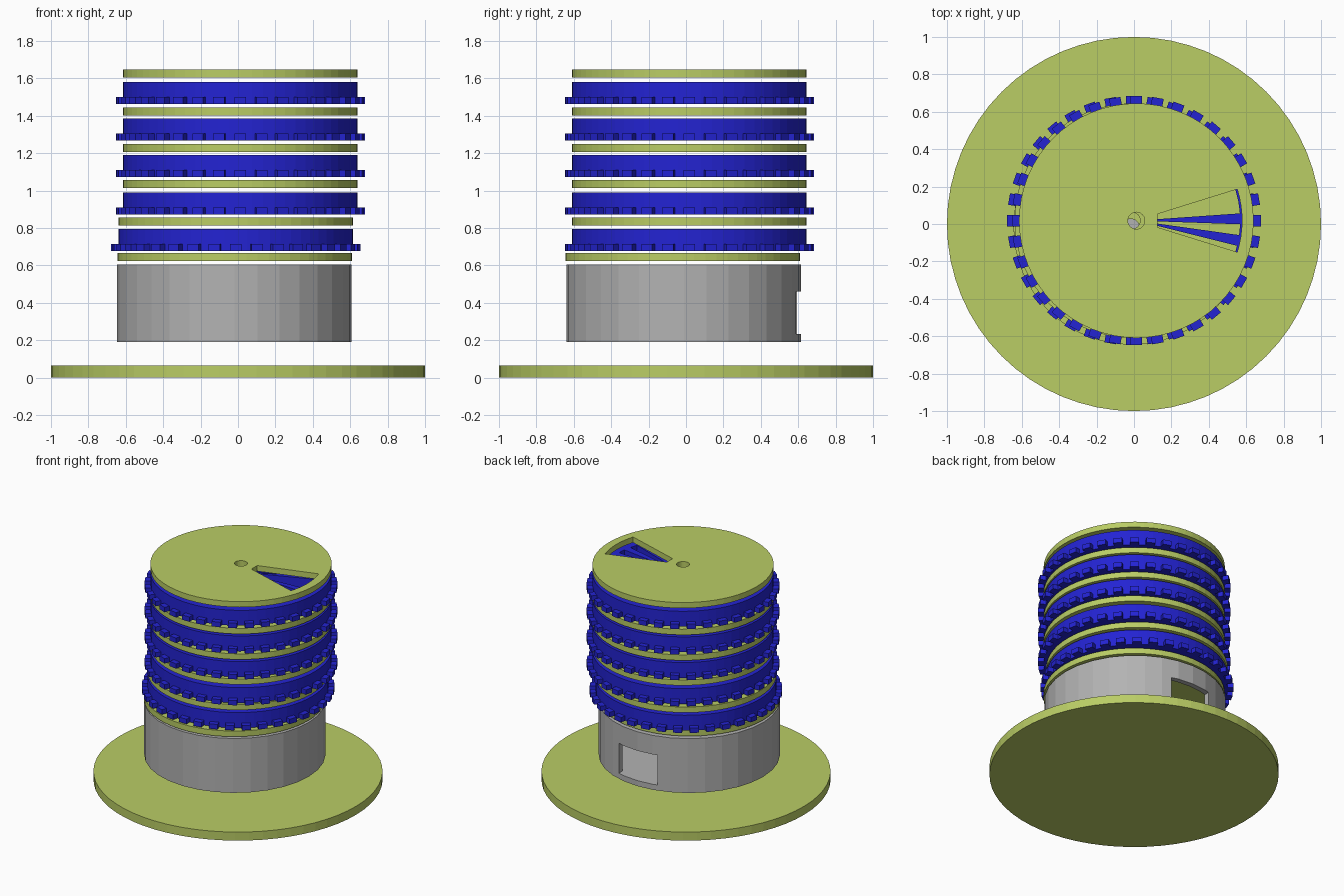
import bpy, bmesh, math

if "Cube" in bpy.data.objects:
    bpy.data.objects.remove(bpy.data.objects["Cube"])


def material(name, rgb):
    m = bpy.data.materials.new(name)
    m.diffuse_color = (*rgb, 1)
    m.use_nodes = True
    m.node_tree.nodes["Principled BSDF"].inputs["Base Color"].default_value = m.diffuse_color
    return m


GREEN = material("olive green", (0.49, 0.61, 0.13))
BLUE = material("deep blue", (0.017, 0.017, 0.65))
GRAY = material("gray", (0.45, 0.45, 0.45))


def polar(r, a):
    return r * math.cos(a), r * math.sin(a)


def prism(bm, pts, z0, z1):
    """Extrude a counter-clockwise outline from z0 to z1."""
    lo = [bm.verts.new((x, y, z0)) for x, y in pts]
    hi = [bm.verts.new((x, y, z1)) for x, y in pts]
    bm.faces.new(lo[::-1])
    bm.faces.new(hi)
    for i in range(len(pts)):
        j = (i + 1) % len(pts)
        bm.faces.new((lo[i], lo[j], hi[j], hi[i]))


def cylinder(bm, r, z0, z1, n):
    prism(bm, [polar(r, 2 * math.pi * i / n) for i in range(n)], z0, z1)


def ring(bm, r0, r1, z0, z1, n):
    """Closed band with a rectangular cross-section."""
    section = ((r0, z0), (r1, z0), (r1, z1), (r0, z1))
    rows = [[bm.verts.new((*polar(r, 2 * math.pi * i / n), z)) for r, z in section]
            for i in range(n)]
    for i in range(n):
        a, b = rows[i], rows[(i + 1) % n]
        for k in range(4):
            m = (k + 1) % 4
            bm.faces.new((a[k], b[k], b[m], a[m]))


def sector(r0, r1, a0, a1, n):
    """Outline of a wedge with a flat inner end and a curved outer end."""
    pts = [polar(r0, a1), polar(r0, a0)]
    return pts + [polar(r1, a0 + (a1 - a0) * i / n) for i in range(n + 1)]


def make(name, bm, mat, x=0, y=0):
    bmesh.ops.recalc_face_normals(bm, faces=bm.faces)
    me = bpy.data.meshes.new(name)
    bm.to_mesh(me)
    bm.free()
    me.materials.append(mat)
    ob = bpy.data.objects.new(name, me)
    bpy.context.collection.objects.link(ob)
    ob.location = (x, y, 0)
    return ob


def cut(ob, cutter):
    mod = ob.modifiers.new("cut", 'BOOLEAN')
    mod.operation = 'DIFFERENCE'
    mod.solver = 'EXACT'
    mod.object = cutter
    bpy.context.view_layer.objects.active = ob
    bpy.ops.object.modifier_apply(modifier=mod.name)
    bpy.data.objects.remove(cutter)


R = 0.627

# Base plate
bm = bmesh.new()
cylinder(bm, 1.0, 0, 0.065, 64)
make("base_plate", bm, GREEN)

# Collecting cup with floor and back window
bm = bmesh.new()
cylinder(bm, R, 0.19, 0.605, 32)
cup = make("cup", bm, GRAY, -0.019, -0.012)
bm = bmesh.new()
cylinder(bm, R - 0.04, 0.23, 0.7, 32)
cut(cup, make("cup_cutter", bm, GRAY, -0.019, -0.012))
bm = bmesh.new()
prism(bm, [(-0.175, 0.4), (0.155, 0.4), (0.155, 0.8), (-0.175, 0.8)], 0.232, 0.46)
cut(cup, make("window_cutter", bm, GRAY))

# Divider discs, each with a centre hole and one wedge slot
discs = [(-0.017, -0.018, 0.622), (-0.012, 0.018, 0.813), (0.0125, 0.018, 1.014),
         (0.0125, 0.018, 1.205), (0.0125, 0.018, 1.40), (0.0125, 0.018, 1.604)]
half = math.radians(17.3)
for i, (x, y, z) in enumerate(discs):
    bm = bmesh.new()
    cylinder(bm, R, z, z + 0.043, 64)
    disc = make(f"divider_disc_{i + 1}", bm, GREEN, x, y)
    bm = bmesh.new()
    cylinder(bm, 0.045, z - 0.1, z + 0.1, 24)
    turn = (5 - i) * math.radians(144)
    prism(bm, sector(0.118, 0.565, turn - half, turn + half, 8), z - 0.1, z + 0.1)
    cut(disc, make("slot_cutter", bm, GREEN, x, y))

# Compartment wheels: rim, hub, wedge ribs and teeth
RIBS, TEETH = 30, 36
wheels = [(-0.012, 0.676), (0.0125, 0.873), (0.0125, 1.072),
          (0.0125, 1.268), (0.0125, 1.463)]
for i, (x, z) in enumerate(wheels):
    top = z + 0.117
    bm = bmesh.new()
    ring(bm, 0.555, R, z, top, 64)
    ring(bm, 0.045, 0.1, z, top, 24)
    for k in range(RIBS):
        if k == 1:  # one double-width compartment
            continue
        a = math.radians(1) + 2 * math.pi * k / RIBS
        w = math.radians(3)
        prism(bm, sector(0.095, 0.56, a - w, a + w, 1), z, top)
    for k in range(TEETH):
        a = 2 * math.pi * k / TEETH
        c, s = math.cos(a), math.sin(a)
        box = [(0.61, -0.031), (0.666, -0.031), (0.666, 0.031), (0.61, 0.031)]
        prism(bm, [(u * c - v * s, u * s + v * c) for u, v in box], z, z + 0.037)
    make(f"compartment_wheel_{i + 1}", bm, BLUE, x, 0.018)
